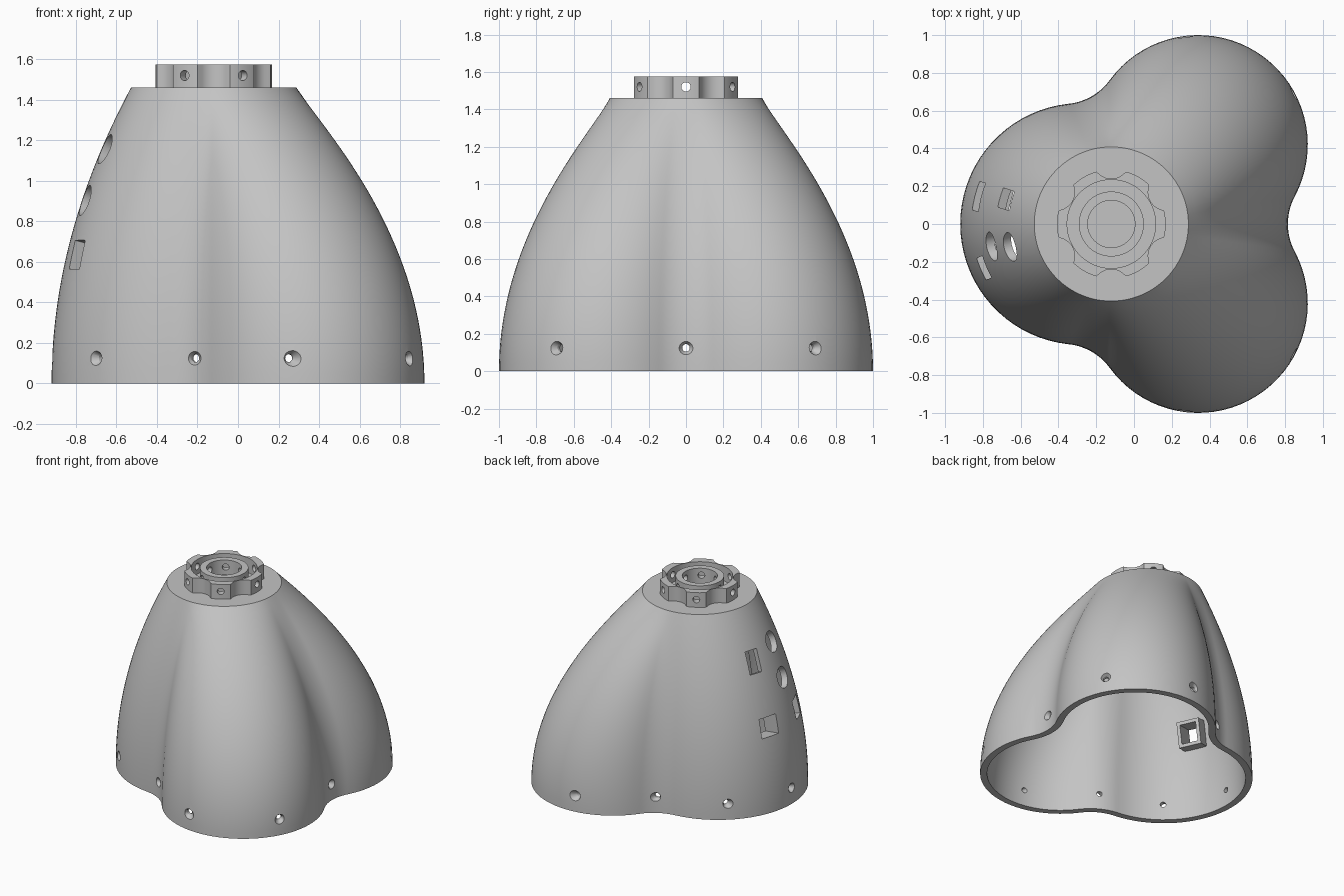
import bpy, bmesh
from math import sin, cos, pi, radians, sqrt, atan2
from mathutils import Vector, Matrix

if "Cube" in bpy.data.objects:
    bpy.data.objects.remove(bpy.data.objects["Cube"])

grey = bpy.data.materials.new("plain grey")
grey.use_nodes = True
grey.diffuse_color = (0.55, 0.55, 0.55, 1)
grey.node_tree.nodes["Principled BSDF"].inputs["Base Color"].default_value = (0.55, 0.55, 0.55, 1)

HEIGHT = 1.46
AXIS = Vector((-0.12, 0))
LOBES = [(Vector((0.34, -0.42)), 0.58), (Vector((0.34, 0.42)), 0.58), (Vector((-0.28, 0)), 0.64)]
FILLET = 0.31


def to_object(name, bm):
    bmesh.ops.recalc_face_normals(bm, faces=bm.faces)
    mesh = bpy.data.meshes.new(name)
    bm.to_mesh(mesh)
    bm.free()
    mesh.materials.append(grey)
    obj = bpy.data.objects.new(name, mesh)
    bpy.context.collection.objects.link(obj)
    return obj


def select(obj):
    bpy.ops.object.select_all(action='DESELECT')
    obj.select_set(True)
    bpy.context.view_layer.objects.active = obj


def cut(obj, cutter):
    select(obj)
    mod = obj.modifiers.new("cut", 'BOOLEAN')
    mod.operation, mod.solver, mod.object = 'DIFFERENCE', 'EXACT', cutter
    bpy.ops.object.modifier_apply(modifier=mod.name)
    bpy.data.objects.remove(cutter)


def smooth(obj):
    select(obj)
    bpy.ops.object.shade_smooth_by_angle(angle=radians(30))


def placed(loc, direction, low, high):
    """Frame whose z follows direction, centred between low and high along it."""
    d = Vector(direction).normalized()
    return Matrix.Translation(Vector(loc) + d * (low + high) / 2) @ d.to_track_quat('Z', 'Y').to_matrix().to_4x4()


def add_cone(bm, loc, direction, r_in, r_out, low, high, segments=32):
    bmesh.ops.create_cone(bm, cap_ends=True, segments=segments, radius1=r_in, radius2=r_out,
                          depth=high - low, matrix=placed(loc, direction, low, high))


def add_box(bm, loc, direction, width, height, low, high):
    size = Matrix.Diagonal((width, height, high - low, 1))
    bmesh.ops.create_cube(bm, size=1, matrix=placed(loc, direction, low, high) @ size)


def arc(center, radius, start, sweep, count):
    return [center + radius * Vector((cos(start + sweep * i / count), sin(start + sweep * i / count)))
            for i in range(count)]


def outline(inset):
    """Three round lobes joined by tangent hollows."""
    hollows = []
    for i, (c, r) in enumerate(LOBES):
        c2, r2 = LOBES[(i + 1) % 3]
        u = c2 - c
        d = u.length
        u.normalize()
        a = ((r + FILLET) ** 2 - (r2 + FILLET) ** 2 + d * d) / (2 * d)
        h = sqrt((r + FILLET) ** 2 - a * a)
        hollows.append(c + a * u + h * Vector((u.y, -u.x)))
    points = []
    for i, (c, r) in enumerate(LOBES):
        v0, v1 = hollows[i - 1] - c, hollows[i] - c
        a0, a1 = atan2(v0.y, v0.x), atan2(v1.y, v1.x)
        points += arc(c, r - inset, a0, (a1 - a0) % (2 * pi), 36)
        w0, w1 = -v1, LOBES[(i + 1) % 3][0] - hollows[i]
        b0, b1 = atan2(w0.y, w0.x), atan2(w1.y, w1.x)
        points += arc(hollows[i], FILLET + inset, b0, -((b0 - b1) % (2 * pi)), 14)
    return points


def loft(bm, inset, top):
    """Rings blending from the lobed outline to the round neck, capped on top."""
    base, rings, steps = outline(inset), [], 28
    for k in range(steps + 1):
        z = top * k / steps
        blend = (z / HEIGHT) ** 2
        ring = []
        for p in base:
            neck = AXIS + (p - AXIS).normalized() * (0.408 - inset)
            q = p.lerp(neck, blend)
            ring.append(bm.verts.new((q.x, q.y, z)))
        rings.append(ring)
    for lower, upper in zip(rings, rings[1:]):
        bridge(bm, lower, upper)
    bm.faces.new(rings[-1])
    return rings[0]


def bridge(bm, a, b):
    for i in range(len(a)):
        j = (i + 1) % len(a)
        bm.faces.new((a[i], a[j], b[j], b[i]))


# Hollow three-lobed shell
bm = bmesh.new()
bridge(bm, loft(bm, 0, HEIGHT), loft(bm, 0.05, HEIGHT - 0.05))
shell = to_object("shell", bm)

# Countersunk screw holes around the rim
half = [(0.815, 0), (0.85, 0.69), (0.26, 0.99), (-0.22, 0.685), (-0.70, 0.485), (-0.92, 0)]
spots = half + [(x, -y) for x, y in half if y]
drill, sink = bmesh.new(), bmesh.new()
for x, y in spots:
    add_cone(drill, (x, y, 0.125), (x, y, 0), 0.02, 0.02, -0.12, 0.1)
    add_cone(sink, (x, y, 0.125), (x, y, 0), 0.02, 0.056, -0.03, 0.03)
cut(shell, to_object("screw_drill", drill))
cut(shell, to_object("screw_sink", sink))


def wall_normal(x, y, z):
    out = Vector((x + 0.28, y)).normalized()
    return (out.x, out.y, 0.79 * z / HEIGHT ** 2)


# Two round ports and three slots in the single lobe
ports = bmesh.new()
for loc in [(-0.665, -0.125, 1.16), (-0.775, -0.125, 0.91)]:
    add_cone(ports, loc, wall_normal(*loc), 0.078, 0.078, -0.15, 0.1, 48)
slots = [((-0.81, -0.24, 0.64), 0.125, 0.145), ((-0.838, 0.15, 0.64), 0.155, 0.145),
         ((-0.68, 0.132, 1.1), 0.105, 0.17)]
for loc, w, h in slots:
    add_box(ports, loc, wall_normal(*loc), w, h, -0.15, 0.1)
cut(shell, to_object("port_cutter", ports))
smooth(shell)

# Sleeves behind the lower slots
for name, (loc, w, h) in zip(("front_slot_sleeve", "back_slot_sleeve"), slots):
    bm, hole = bmesh.new(), bmesh.new()
    n = wall_normal(*loc)
    add_box(bm, loc, n, w + 0.05, h + 0.05, -0.17, -0.03)
    add_box(hole, loc, n, w, h, -0.3, 0.1)
    sleeve = to_object(name, bm)
    cut(sleeve, to_object("sleeve_cutter", hole))


def ring(name, outer, inner, low, high, count=180):
    """Ring between two radius rules, drilled by six radial holes."""
    bm = bmesh.new()
    loops = []
    for rule, z in ((outer, low), (outer, high), (inner, high), (inner, low)):
        angles = [2 * pi * i / count for i in range(count)]
        loops.append([bm.verts.new((AXIS.x + rule(a) * cos(a), rule(a) * sin(a), z)) for a in angles])
    for i in range(4):
        bridge(bm, loops[i], loops[(i + 1) % 4])
    obj = to_object(name, bm)
    holes = bmesh.new()
    for i in range(6):
        a = i * pi / 3
        add_cone(holes, (AXIS.x, 0, 1.52), (cos(a), sin(a), 0), 0.025, 0.025, 0.08, 0.35, 24)
    cut(obj, to_object("hub_drill", holes))
    smooth(obj)


def scallop(a):
    off = (a % (pi / 3)) - pi / 6
    reach = 0.095 ** 2 - (0.335 * sin(off)) ** 2
    return min(0.288, 0.335 * cos(off) - sqrt(reach)) if reach > 0 else 0.288


# Scalloped hub and its inner collar
ring("hub_ring", scallop, lambda a: 0.234, HEIGHT - 0.01, 1.575)
ring("hub_collar", lambda a: 0.172, lambda a: 0.125, HEIGHT - 0.01, 1.575)
